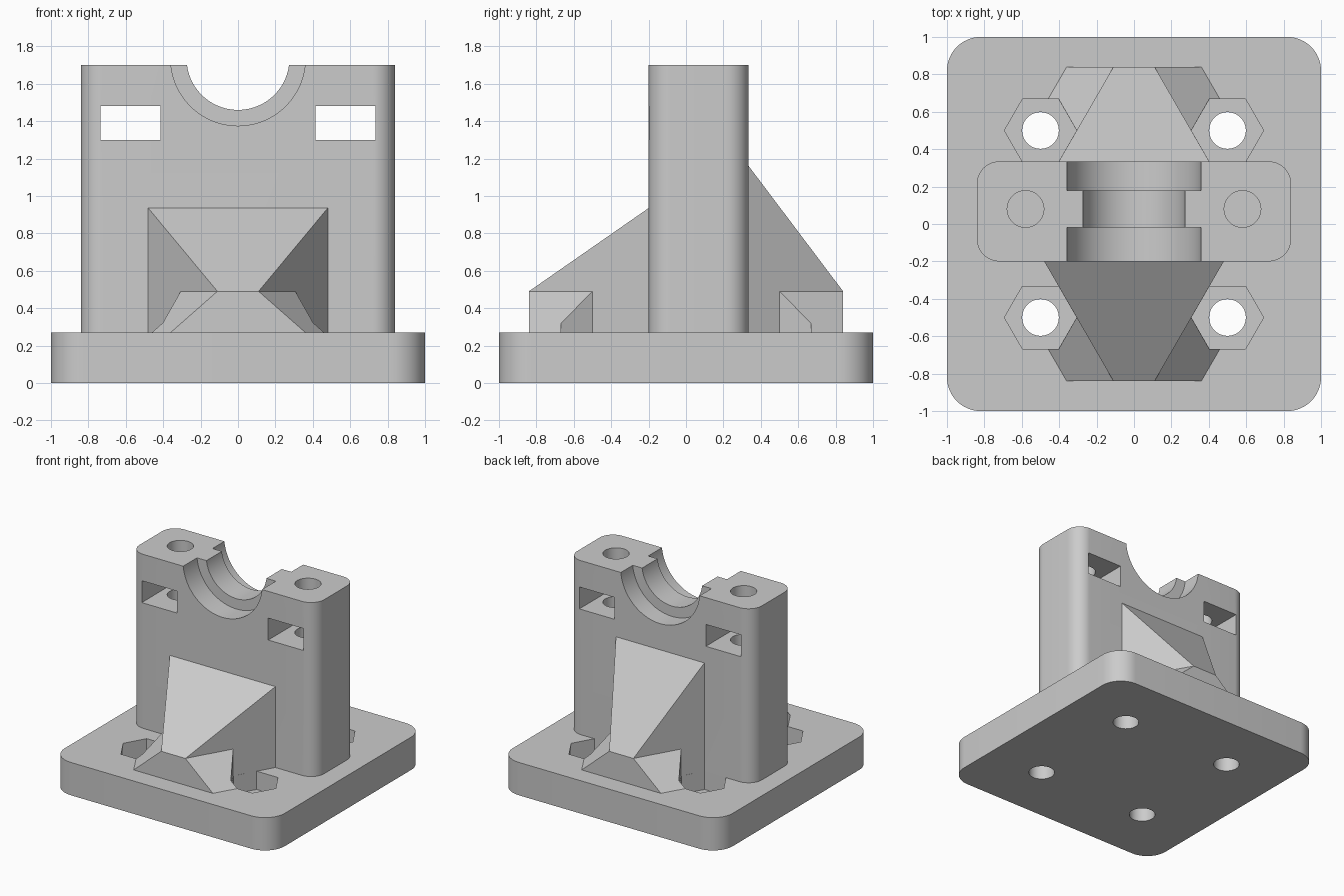
import bpy, bmesh
from math import pi, cos, sin, radians
from mathutils import Matrix

cube = bpy.data.objects.get("Cube")
if cube:
    bpy.data.objects.remove(cube, do_unlink=True)

grey = bpy.data.materials.new("plain_grey")
grey.use_nodes = True
grey.diffuse_color = (0.6, 0.6, 0.6, 1)
grey.node_tree.nodes["Principled BSDF"].inputs["Base Color"].default_value = (0.6, 0.6, 0.6, 1)

BASE_TOP, TOP, STEP = 0.27, 1.70, 0.49
FRONT, BACK = -0.20, 0.335          # pillar faces
END = 0.84                          # outer end of the gussets
BORE_Z = 1.735


def finish(name, bm):
    bmesh.ops.recalc_face_normals(bm, faces=bm.faces)
    mesh = bpy.data.meshes.new(name)
    bm.to_mesh(mesh)
    bm.free()
    mesh.materials.append(grey)
    obj = bpy.data.objects.new(name, mesh)
    bpy.context.collection.objects.link(obj)
    return obj


def prism(name, plan, bottom, top):
    """Upright solid over a plan outline; top is a height rule of x and y."""
    bm = bmesh.new()
    low = [bm.verts.new((x, y, bottom)) for x, y in plan]
    high = [bm.verts.new((x, y, top(x, y))) for x, y in plan]
    bm.faces.new(low)
    bm.faces.new(high)
    n = len(plan)
    for i in range(n):
        j = (i + 1) % n
        bm.faces.new((low[i], low[j], high[j], high[i]))
    return finish(name, bm)


def rounded(x0, x1, y0, y1, r, steps=12):
    corners = ((x1 - r, y1 - r), (x0 + r, y1 - r), (x0 + r, y0 + r), (x1 - r, y0 + r))
    return [(cx + r * cos(q * pi / 2 + s * pi / 2 / steps),
             cy + r * sin(q * pi / 2 + s * pi / 2 / steps))
            for q, (cx, cy) in enumerate(corners) for s in range(steps + 1)]


def cylinder(name, centre, radius, depth, sides=64, along_y=False):
    bm = bmesh.new()
    matrix = Matrix.Translation(centre)
    if along_y:
        matrix = matrix @ Matrix.Rotation(pi / 2, 4, 'X')
    bmesh.ops.create_cone(bm, cap_ends=True, segments=sides, radius1=radius,
                          radius2=radius, depth=depth, matrix=matrix)
    return finish(name, bm)


def box(name, centre, size):
    bm = bmesh.new()
    bmesh.ops.create_cube(bm, size=1, matrix=Matrix.Translation(centre) @ Matrix.Diagonal((*size, 1)))
    return finish(name, bm)


def cut(target, cutters):
    bpy.context.view_layer.objects.active = target
    for cutter in cutters:
        cutter.hide_render = True
        mod = target.modifiers.new("cut", 'BOOLEAN')
        mod.operation, mod.solver, mod.object = 'DIFFERENCE', 'EXACT', cutter
        bpy.ops.object.modifier_apply(modifier=mod.name)
        bpy.data.objects.remove(cutter, do_unlink=True)


def smooth(obj):
    bpy.ops.object.select_all(action='DESELECT')
    obj.select_set(True)
    bpy.context.view_layer.objects.active = obj
    bpy.ops.object.shade_smooth_by_angle(angle=radians(30))


# Base plate with four bolt holes and hexagonal nut pockets
base = prism("base_plate", rounded(-1, 1, -1, 1, 0.18), 0, lambda x, y: BASE_TOP)
cutters = []
for sx in (-1, 1):
    for sy in (-1, 1):
        hexagon = [(sx * 0.5 + 0.193 * cos(k * pi / 3), sy * 0.5 + 0.193 * sin(k * pi / 3))
                   for k in range(6)]
        cutters.append(prism("nut_cutter", hexagon, 0.12, lambda x, y: 0.4))
        cutters.append(cylinder("bolt_cutter", (sx * 0.5, sy * 0.5, 0.1), 0.098, 0.6, 48))
cut(base, cutters)
smooth(base)

# Upright pillar with stepped bore, nut slots and screw holes
pillar = prism("pillar", rounded(-0.84, 0.84, FRONT, BACK, 0.12), BASE_TOP, lambda x, y: TOP)
cutters = [cylinder("bore_cutter", (0, 0, BORE_Z), 0.275, 2, 96, True),
           cylinder("front_seat_cutter", (0, -0.27, BORE_Z), 0.36, 0.5, 96, True),
           cylinder("back_seat_cutter", (0, 0.43, BORE_Z), 0.36, 0.5, 96, True)]
for s in (-1, 1):
    cutters.append(box("slot_cutter", (s * 0.575, 0, 1.39), (0.32, 2, 0.18)))
    cutters.append(cylinder("screw_cutter", (s * 0.58, 0.08, 1.45), 0.098, 0.9, 48))
cut(pillar, cutters)
smooth(pillar)


def wall_x(y):
    """Half width of a gusset, widening toward the pillar."""
    return 0.11 + 0.578 * (END - abs(y))


# Sloping gussets and the low flanges beside their feet
for name, side, face, height in (("front", -1, FRONT, 0.935), ("back", 1, BACK, 1.16)):
    slope = (height - STEP) / (END - abs(face))
    end = side * END
    prism(name + "_gusset",
          [(-wall_x(face), face), (wall_x(face), face), (wall_x(end), end), (-wall_x(end), end)],
          BASE_TOP - 0.01, lambda x, y: STEP + slope * (END - abs(y)))
    for hand, s in (("right", -1), ("left", 1)):
        plan = [(0.11, END), (0.36, END), (0.46, 0.667), (0.402, 0.667), (wall_x(0.5), 0.5)]
        prism(f"{name}_{hand}_flange", [(s * x, side * y) for x, y in plan], BASE_TOP - 0.01,
              lambda x, y: STEP - 0.88 * (abs(x) - wall_x(y)))
